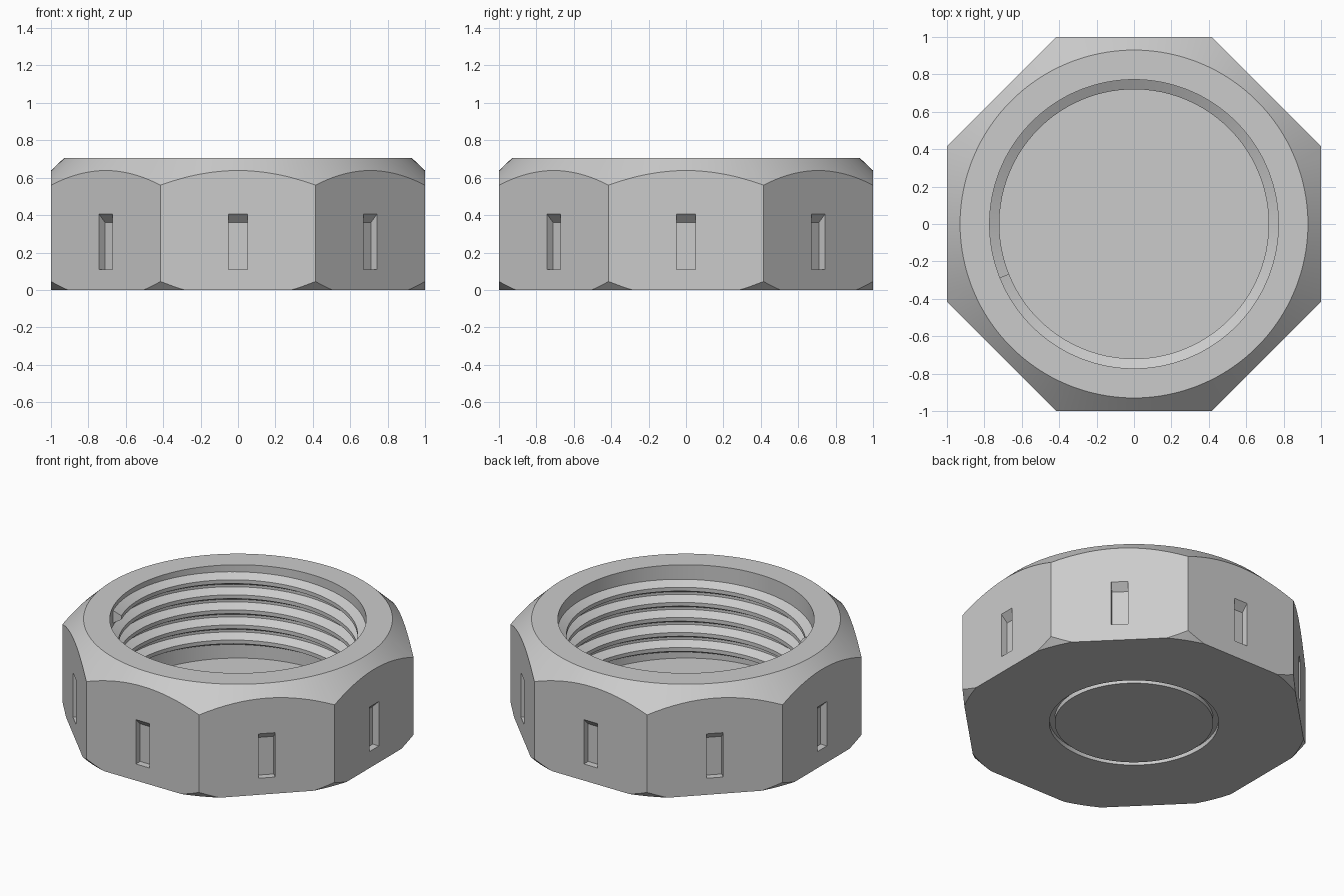
import bpy, bmesh, math
from mathutils import Matrix, Vector

if "Cube" in bpy.data.objects:
    bpy.data.objects.remove(bpy.data.objects["Cube"], do_unlink=True)

HEIGHT, APOTHEM, SIDES = 0.705, 1.0, 8
CORNER = APOTHEM / math.cos(math.pi / SIDES)
BORE, FLOOR = 0.772, 0.085
SEGMENTS = 128

grey = bpy.data.materials.new("plain_grey")
grey.use_nodes = True
colour = (0.6, 0.6, 0.6, 1)
grey.diffuse_color = colour
grey.node_tree.nodes["Principled BSDF"].inputs["Base Color"].default_value = colour


def finish(bm, name):
    bmesh.ops.recalc_face_normals(bm, faces=bm.faces)
    mesh = bpy.data.meshes.new(name)
    bm.to_mesh(mesh)
    bm.free()
    mesh.materials.append(grey)
    obj = bpy.data.objects.new(name, mesh)
    bpy.context.collection.objects.link(obj)
    return obj


def activate(obj):
    bpy.ops.object.select_all(action='DESELECT')
    obj.select_set(True)
    bpy.context.view_layer.objects.active = obj


def boolean(target, cutter, operation):
    mod = target.modifiers.new(operation.title(), 'BOOLEAN')
    mod.operation, mod.object, mod.solver = operation, cutter, 'EXACT'
    activate(target)
    bpy.ops.object.modifier_apply(modifier=mod.name)
    bpy.data.objects.remove(cutter, do_unlink=True)


def lathe(name, profile):
    bm = bmesh.new()
    verts = [bm.verts.new((r, 0, z)) for r, z in profile]
    edges = [bm.edges.new(pair) for pair in zip(verts, verts[1:])]
    bmesh.ops.spin(bm, geom=verts + edges, axis=(0, 0, 1), cent=(0, 0, 0),
                   angle=math.tau, steps=SEGMENTS, use_duplicate=False)
    bmesh.ops.remove_doubles(bm, verts=bm.verts, dist=1e-5)
    return finish(bm, name)


def extrude_outline(bm, outline, direction):
    face = bm.faces.new([bm.verts.new(p) for p in outline])
    extruded = bmesh.ops.extrude_face_region(bm, geom=[face])["geom"]
    moved = [v for v in extruded if isinstance(v, bmesh.types.BMVert)]
    bmesh.ops.translate(bm, verts=moved, vec=direction)


# Turned blank: ring groove below, chamfers outside, blind bore inside
cap = lathe("cap_body", [
    (0, 0), (0.477, 0), (0.477, 0.03), (0.51, 0.03), (0.51, 0),
    (1.04, 0), (1.13, 0.096), (1.13, 0.515), (0.93, HEIGHT),
    (BORE, HEIGHT), (BORE, FLOOR), (0, FLOOR)])

# Octagonal flats
bm = bmesh.new()
corners = [(i + 0.5) * math.tau / SIDES for i in range(SIDES)]
extrude_outline(bm, [(CORNER * math.cos(a), CORNER * math.sin(a), -0.1) for a in corners],
                (0, 0, 1))
boolean(cap, finish(bm, "octagon"), 'INTERSECT')

# Grip slots with a sloping roof, one in each flat
bm = bmesh.new()
slot = [(0.955, 0.11), (1.05, 0.11), (1.05, 0.455), (0.955, 0.36)]
for i in range(SIDES):
    turn = Matrix.Rotation(i * math.tau / SIDES, 3, 'Z')
    extrude_outline(bm, [turn @ Vector((r, -0.05, z)) for r, z in slot],
                    turn @ Vector((0, 0.1, 0)))
boolean(cap, finish(bm, "slots"), 'DIFFERENCE')

# Right-handed inner thread, running down from near the rim
PITCH, TURNS, STEPS = 0.1, 5, 96
START, TOP = math.radians(202), 0.638
section = [(0.78, 0.046), (0.72, 0.0125), (0.72, -0.0125), (0.78, -0.046)]
bm = bmesh.new()
rings = []
for i in range(TURNS * STEPS + 1):
    turns = i / STEPS
    a, z = START - turns * math.tau, TOP - turns * PITCH
    rings.append([bm.verts.new((r * math.cos(a), r * math.sin(a), z + dz))
                  for r, dz in section])
for one, two in zip(rings, rings[1:]):
    for k in range(4):
        n = (k + 1) % 4
        bm.faces.new((one[k], one[n], two[n], two[k]))
bm.faces.new(rings[0])
bm.faces.new(rings[-1])
thread = finish(bm, "inner_thread")

for obj in (cap, thread):
    activate(obj)
    bpy.ops.object.shade_smooth_by_angle(angle=math.radians(25))
